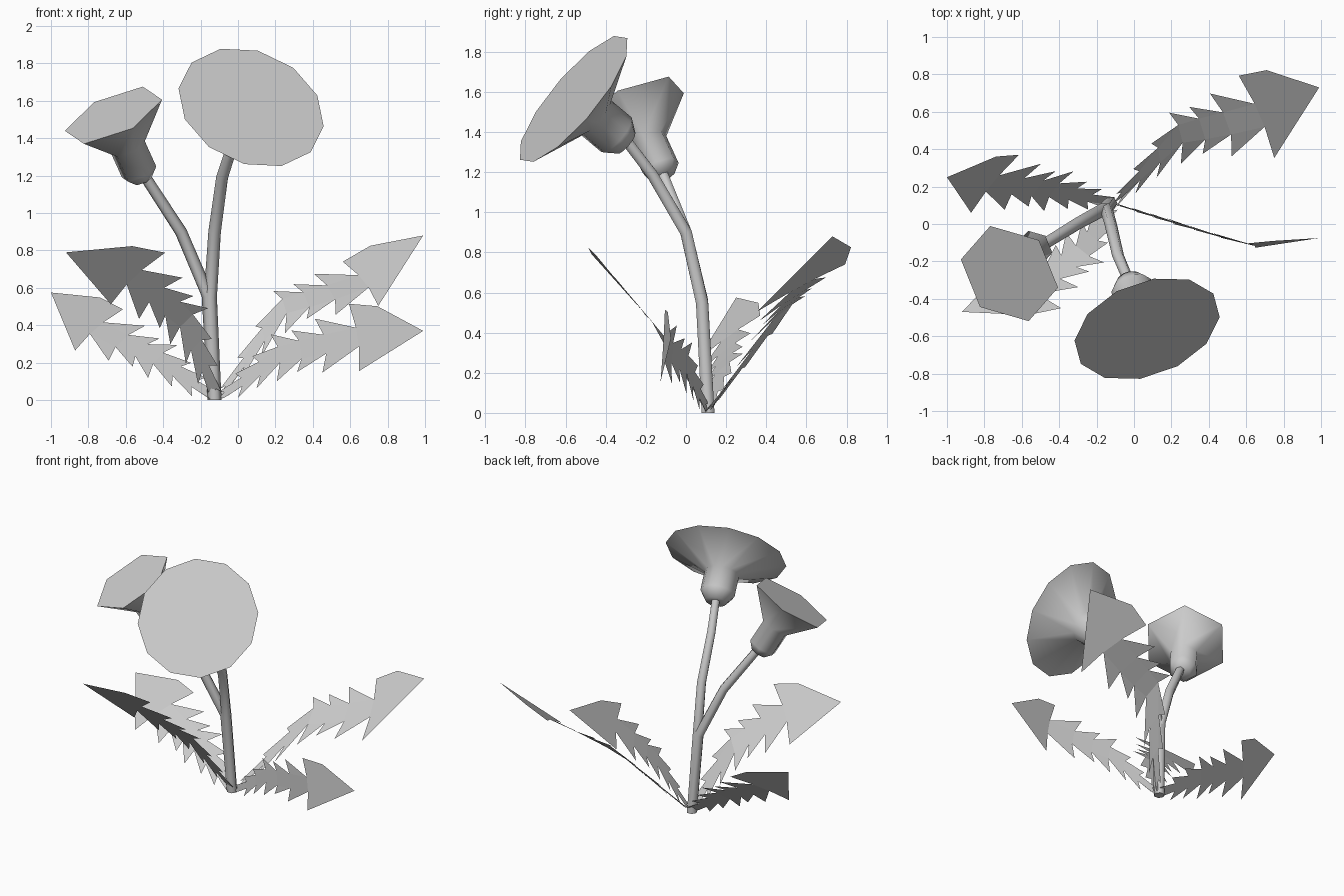
import bpy
import bmesh
from math import cos, sin, pi, radians
from mathutils import Vector

cube = bpy.data.objects.get("Cube")
if cube:
    bpy.data.objects.remove(cube)

grey = bpy.data.materials.new("plain grey")
grey.use_nodes = True
grey.diffuse_color = (0.6, 0.6, 0.6, 1)
grey.node_tree.nodes["Principled BSDF"].inputs["Base Color"].default_value = grey.diffuse_color


def finish(bm, name, smooth_angle=None, closed=True):
    if closed:
        bmesh.ops.recalc_face_normals(bm, faces=bm.faces)
    mesh = bpy.data.meshes.new(name)
    bm.to_mesh(mesh)
    bm.free()
    mesh.materials.append(grey)
    obj = bpy.data.objects.new(name, mesh)
    bpy.context.collection.objects.link(obj)
    if smooth_angle:
        bpy.ops.object.select_all(action='DESELECT')
        obj.select_set(True)
        bpy.context.view_layer.objects.active = obj
        bpy.ops.object.shade_smooth_by_angle(angle=radians(smooth_angle))
    return obj


def loft(name, rings, smooth_angle):
    """Skin a list of rings, each (centre, axis, reference, radius), capped."""
    sides = rings[0][4]
    bm = bmesh.new()
    loops = []
    for centre, axis, ref, radius, _ in rings:
        axis = axis.normalized()
        u = (ref - axis * ref.dot(axis)).normalized()
        v = axis.cross(u)
        loops.append([bm.verts.new(centre + radius * (u * cos(a) + v * sin(a)))
                      for a in (2 * pi * i / sides for i in range(sides))])
    for low, high in zip(loops, loops[1:]):
        for i in range(sides):
            j = (i + 1) % sides
            bm.faces.new((low[i], low[j], high[j], high[i]))
    bm.faces.new(loops[0][::-1])
    bm.faces.new(loops[-1])
    return finish(bm, name, smooth_angle)


def flower(name, centre, normal, corner, sides, profile):
    """Flat-topped flower head; profile holds (depth behind the face, radius)."""
    centre, normal = Vector(centre), Vector(normal).normalized()
    loft(name, [(centre - normal * d, normal, Vector(corner), r, sides)
                for d, r in profile], 65)


def stem(name, points, start=0.037, end=0.03):
    pts = [Vector(p) for p in points]
    rings = []
    for i, p in enumerate(pts):
        tangent = pts[min(i + 1, len(pts) - 1)] - pts[max(i - 1, 0)]
        if i == 0:
            tangent = Vector((0, 0, 1))
        radius = start + (end - start) * i / (len(pts) - 1)
        rings.append((p, tangent, Vector((1, 0, 0)), radius, 6))
    loft(name, rings, 65)


# Leaf outline: (station along spine, body half width, tooth half width)
TEETH = [(0.12, 0.08, 0.2), (0.4, 0.13, 0.36), (0.7, 0.2, 0.48), (1.02, 0.24, 0.7),
         (1.3, 0.27, 0.62), (1.62, 0.28, 0.8), (2.05, 0.28, 1.0)]


def leaf(name, spine, side_base, side_head):
    """Jagged leaf: spine is base, middle, neck, tip; side is half the head width."""
    pts = [Vector(p) for p in spine]
    side_base, side_head = Vector(side_base), Vector(side_head)
    bm = bmesh.new()

    def vert(t, v):
        i = min(int(t), 2)
        side = side_base.lerp(side_head, min(t / 2, 1))
        p = pts[i].lerp(pts[i + 1], t - i) + side * v
        p.z = max(p.z, 0)
        return bm.verts.new(p)

    base, tip = vert(0, 0), vert(3, 0)
    body = [[vert(t, s * w) for t, w, _ in TEETH] for s in (1, -1)]
    left, right = body
    bm.faces.new((base, right[0], left[0]))
    for i in range(len(TEETH) - 1):
        bm.faces.new((left[i], right[i], right[i + 1], left[i + 1]))
    # Backswept teeth on both edges
    for s, edge in zip((1, -1), body):
        for i, (t, _, v) in enumerate(TEETH[:-1]):
            tri = (edge[i], edge[i + 1], vert(t - 0.08, s * v))
            bm.faces.new(tri if s > 0 else tri[::-1])
    # Arrow-shaped head, fuller on the left edge
    barb_l, barb_r, bump = vert(2, 1), vert(2, -1), vert(2.4, 0.85)
    bm.faces.new((left[-1], right[-1], tip))
    bm.faces.new((right[-1], barb_r, tip))
    bm.faces.new((left[-1], tip, bump))
    bm.faces.new((left[-1], bump, barb_l))
    finish(bm, name, closed=False)


# Flower heads
flower("large_flower", (0.07, -0.56, 1.565), (0.28, -0.736, 0.616),
       (0.396, 0.064, -0.104), 12,
       [(0.355, 0.07), (0.29, 0.115), (0.145, 0.115), (0, 0.406)])
flower("small_flower", (-0.666, -0.265, 1.523), (-0.38, -0.385, 0.84),
       (0.25, -0.07, 0.075), 6,
       [(0.41, 0.055), (0.36, 0.1), (0.2, 0.1), (0, 0.283)])

# Stems
stem("large_flower_stem", [(-0.125, 0.11, 0), (-0.148, 0.08, 0.55), (-0.125, 0, 0.9),
                           (-0.085, -0.17, 1.19), (-0.03, -0.3, 1.36)])
stem("small_flower_stem", [(-0.125, 0.11, 0), (-0.16, 0.08, 0.56), (-0.305, 0, 0.9),
                           (-0.5, -0.12, 1.2)])

# Leaves
root = (-0.11, 0.11, 0)
leaf("back_left_leaf", [root, (0.24, 0.48, 0.5), (0.655, 0.573, 0.622), (0.99, 0.73, 0.88)],
     (0, 0.175, 0.2), (-0.095, 0.22, 0.118))
leaf("front_left_leaf", [root, (0.21, 0.01, 0.24), (0.62, -0.116, 0.335), (0.99, -0.075, 0.37)],
     (-0.02, 0.03, 0.18), (-0.027, 0.011, 0.18))
leaf("back_right_leaf", [root, (-0.42, 0.18, 0.22), (-0.743, 0.215, 0.375), (-1, 0.25, 0.575)],
     (0.1, 0.15, 0.14), (0.128, 0.155, 0.11))
leaf("front_right_leaf", [root, (-0.27, -0.14, 0.42), (-0.535, -0.335, 0.65), (-0.92, -0.47, 0.79)],
     (0.145, -0.115, 0.138), (0.145, -0.115, 0.138))
